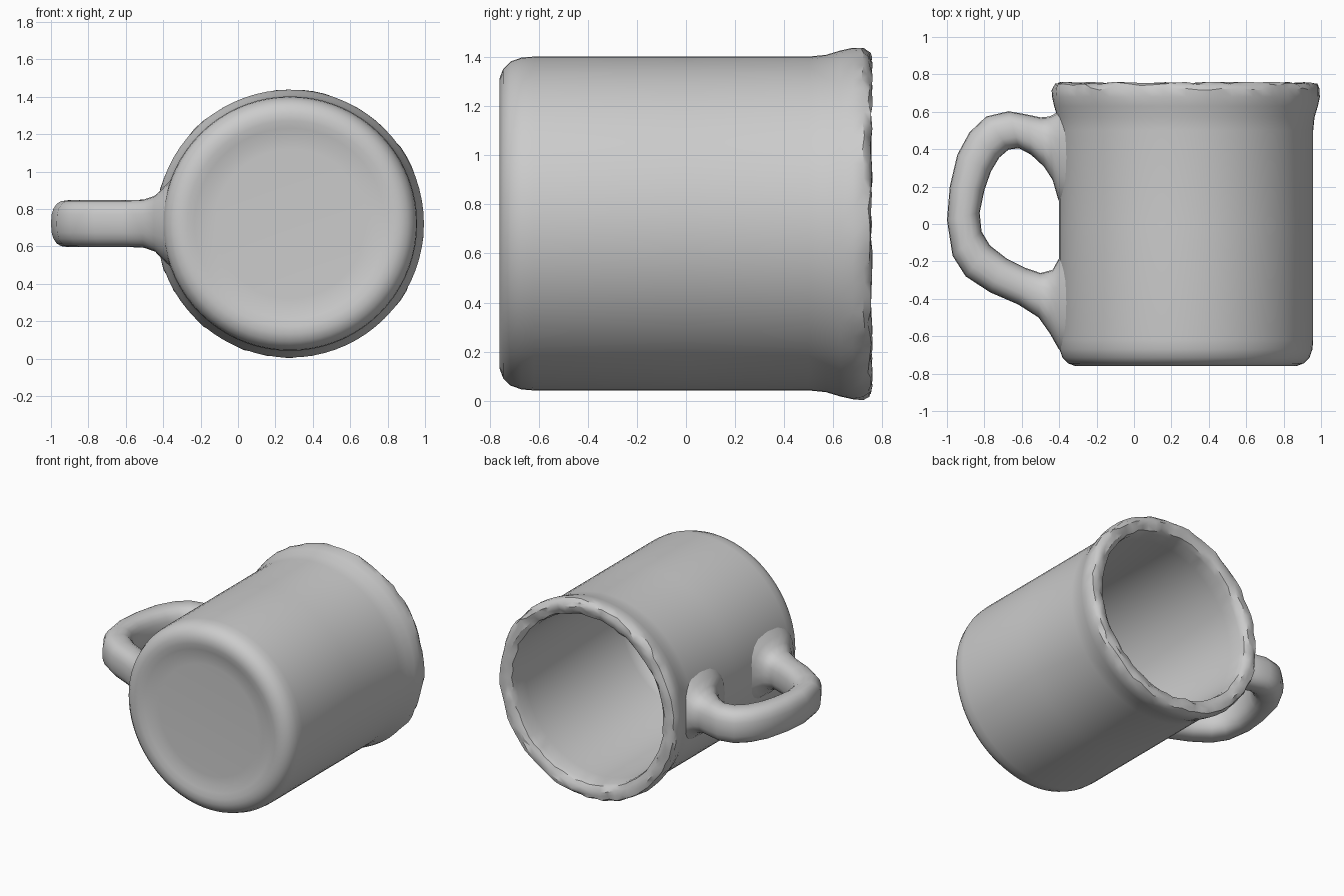
import bpy, bmesh, math, random
from mathutils import Vector

if "Cube" in bpy.data.objects:
    bpy.data.objects.remove(bpy.data.objects["Cube"])

random.seed(4)
CX, CZ = 0.278, 0.722          # mug axis, running along y

clay = bpy.data.materials.new("grey clay")
clay.diffuse_color = (0.6, 0.6, 0.6, 1)
clay.use_nodes = True
clay.node_tree.nodes["Principled BSDF"].inputs["Base Color"].default_value = clay.diffuse_color


def finish(bm, name, angle):
    bmesh.ops.recalc_face_normals(bm, faces=bm.faces)
    me = bpy.data.meshes.new(name)
    bm.to_mesh(me)
    bm.free()
    me.materials.append(clay)
    ob = bpy.data.objects.new(name, me)
    bpy.context.collection.objects.link(ob)
    bpy.context.view_layer.objects.active = ob
    ob.select_set(True)
    bpy.ops.object.shade_smooth_by_angle(angle=math.radians(angle))
    ob.select_set(False)
    return ob


def skin(bm, rings):
    n = len(rings[0])
    for a, b in zip(rings, rings[1:]):
        for i in range(n):
            j = (i + 1) % n
            bm.faces.new((a[i], a[j], b[j], b[i]))


# Mug body: (radius, y, roughness) from the recessed base, over the lip, to the inner floor
profile = [
    (0.40, -0.735, 0), (0.46, -0.738, 0), (0.51, -0.75, 0), (0.55, -0.759, 0),
    (0.59, -0.76, 0), (0.63, -0.745, 0), (0.66, -0.715, 0), (0.676, -0.67, 0),
    (0.68, -0.62, 0), (0.68, 0.0, 0), (0.68, 0.50, 0), (0.687, 0.57, 0),
    (0.705, 0.63, 0), (0.716, 0.68, 0), (0.714, 0.722, 0.007), (0.700, 0.748, 0.008),
    (0.672, 0.756, 0.006), (0.640, 0.752, 0.008), (0.612, 0.735, 0.007),
    (0.603, 0.70, 0), (0.60, 0.60, 0), (0.60, -0.50, 0), (0.585, -0.57, 0),
    (0.54, -0.62, 0), (0.46, -0.64, 0)]
SEG = 72
bm = bmesh.new()
rings = []
for r, y, rough in profile:
    ring = []
    for i in range(SEG):
        t = 2 * math.pi * i / SEG
        rr = r + random.uniform(-rough, rough)
        yy = min(0.76, y + random.uniform(-rough, rough))
        ring.append(bm.verts.new((CX + rr * math.cos(t), yy, CZ + rr * math.sin(t))))
    rings.append(ring)
skin(bm, rings)
bm.faces.new(rings[0])
bm.faces.new(rings[-1])
# Chipped lip: triangulate the rough band
chipped = [f for f in bm.faces if f.calc_center_median().y > 0.715]
bmesh.ops.triangulate(bm, faces=chipped)
finish(bm, "mug_body", 32)

# Handle: outer edge (x, y), inner edge (x, y), half height of each section
sections = [
    (-0.34, -0.74, -0.34, -0.10, 0.25), (-0.405, -0.665, -0.405, -0.19, 0.19),
    (-0.45, -0.585, -0.435, -0.245, 0.15), (-0.51, -0.50, -0.50, -0.262, 0.128),
    (-0.62, -0.43, -0.58, -0.235, 0.125), (-0.77, -0.365, -0.68, -0.185, 0.125),
    (-0.90, -0.28, -0.77, -0.115, 0.125), (-0.97, -0.17, -0.815, -0.04, 0.125),
    (-1.00, 0.02, -0.825, 0.06, 0.125), (-0.985, 0.20, -0.80, 0.18, 0.125),
    (-0.945, 0.37, -0.765, 0.28, 0.125), (-0.88, 0.49, -0.72, 0.355, 0.125),
    (-0.79, 0.575, -0.67, 0.398, 0.125), (-0.67, 0.603, -0.615, 0.405, 0.125),
    (-0.57, 0.585, -0.55, 0.37, 0.125), (-0.50, 0.57, -0.48, 0.305, 0.13),
    (-0.45, 0.575, -0.435, 0.235, 0.15), (-0.405, 0.60, -0.405, 0.13, 0.19),
    (-0.34, 0.65, -0.34, 0.05, 0.25)]
bm = bmesh.new()
rings = []
for ox, oy, ix, iy, h in sections:
    outer, inner = Vector((ox, oy, CZ)), Vector((ix, iy, CZ))
    mid, half = (outer + inner) / 2, (outer - inner) / 2
    ring = []
    for i in range(20):
        t = 2 * math.pi * i / 20
        c, s = math.cos(t), math.sin(t)
        u = math.copysign(abs(c) ** 0.8, c)      # slightly squared oval
        v = math.copysign(abs(s) ** 0.8, s)
        ring.append(bm.verts.new(mid + half * u + Vector((0, 0, h * v))))
    rings.append(ring)
skin(bm, rings)
handle = finish(bm, "handle", 60)
